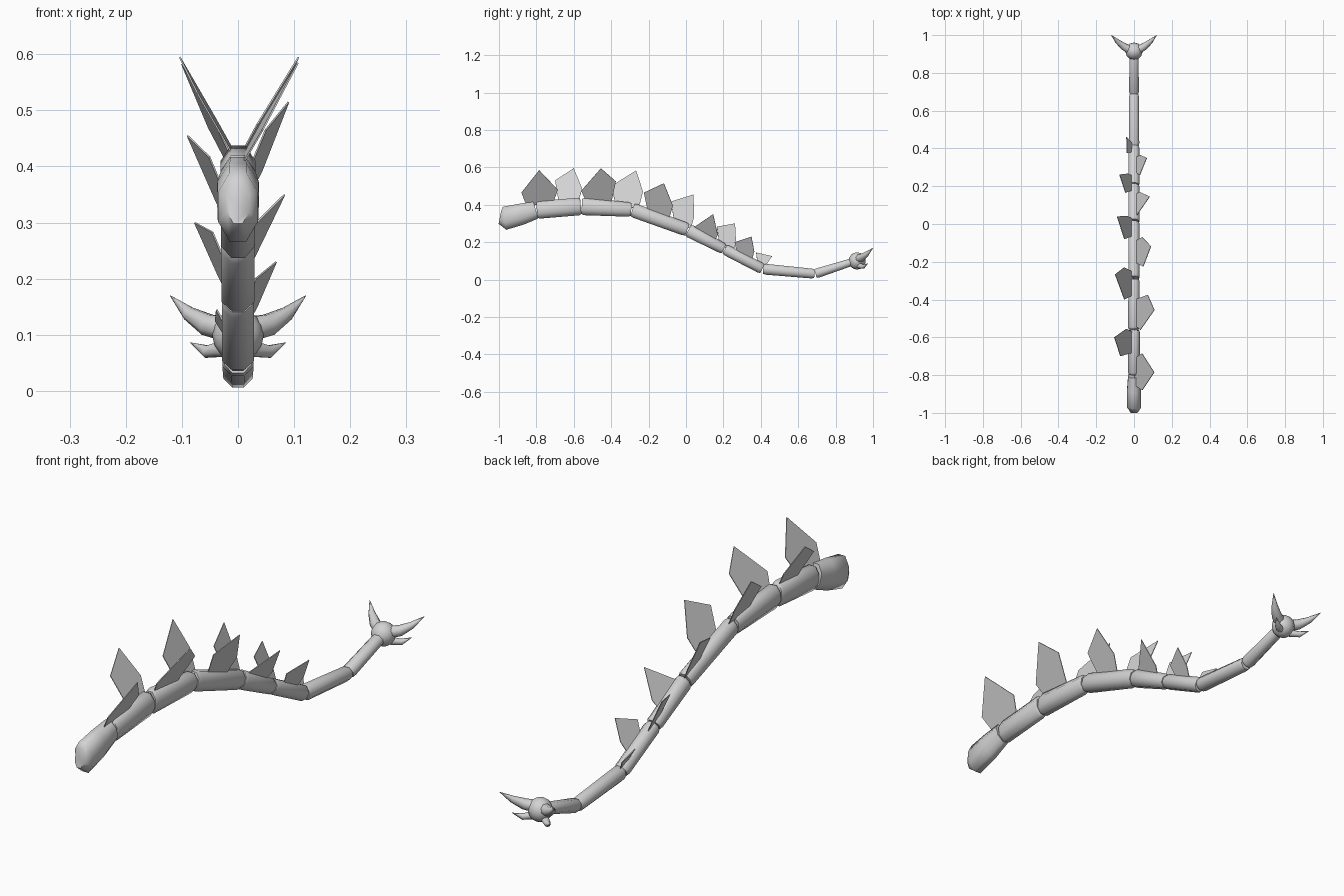
import bpy, bmesh, math
from mathutils import Vector

if "Cube" in bpy.data.objects:
    bpy.data.objects.remove(bpy.data.objects["Cube"], do_unlink=True)

# One plain grey for the whole tail
grey = bpy.data.materials.new("stone_grey")
grey.use_nodes = True
grey.diffuse_color = (0.65, 0.65, 0.65, 1)
grey.node_tree.nodes["Principled BSDF"].inputs["Base Color"].default_value = grey.diffuse_color


def make_object(name, bm, smooth=None):
    """Turn a bmesh into a named grey object, optionally smooth shaded."""
    bmesh.ops.recalc_face_normals(bm, faces=bm.faces)
    mesh = bpy.data.meshes.new(name)
    bm.to_mesh(mesh)
    bm.free()
    obj = bpy.data.objects.new(name, mesh)
    bpy.context.collection.objects.link(obj)
    mesh.materials.append(grey)
    if smooth:
        bpy.ops.object.select_all(action='DESELECT')
        obj.select_set(True)
        bpy.context.view_layer.objects.active = obj
        bpy.ops.object.shade_smooth_by_angle(angle=math.radians(smooth))
    return obj


def sweep(name, points, radii, sides=8, smooth=62):
    """Skin elliptical rings (half width, half height) along a path."""
    bm = bmesh.new()
    pts = [Vector(p) for p in points]
    rings = []
    for i, p in enumerate(pts):
        along = (pts[min(i + 1, len(pts) - 1)] - pts[max(i - 1, 0)]).normalized()
        side = along.cross(Vector((0, 0, 1))).normalized()
        up = side.cross(along)
        ring = []
        for k in range(sides):
            a = math.tau * (k + 0.5) / sides
            grow = 1 / math.cos(math.pi / sides)
            ring.append(bm.verts.new(p + grow * (side * math.cos(a) * radii[i][0]
                                                 + up * math.sin(a) * radii[i][1])))
        rings.append(ring)
    for a, b in zip(rings, rings[1:]):
        for k in range(sides):
            n = (k + 1) % sides
            bm.faces.new((a[k], a[n], b[n], b[k]))
    bm.faces.new(rings[0])
    bm.faces.new(rings[-1])
    return make_object(name, bm, smooth)


# Joints of the tail: y, centre z, half width, half height
joints = [
    (-0.80, 0.372, 0.031, 0.047),
    (-0.56, 0.392, 0.031, 0.047),
    (-0.29, 0.374, 0.030, 0.038),
    (0.01, 0.265, 0.030, 0.036),
    (0.205, 0.163, 0.029, 0.029),
    (0.41, 0.057, 0.028, 0.029),
    (0.69, 0.031, 0.026, 0.026),
    (0.89, 0.095, 0.024, 0.020),
]


def spine(y):
    """Height of the tail's upper surface at y."""
    for a, b in zip(joints, joints[1:]):
        if y <= b[0] or b is joints[-1]:
            t = (y - a[0]) / (b[0] - a[0])
            return a[1] + a[3] + t * (b[1] + b[3] - a[1] - a[3])


# Rounded front segment
sweep("front_segment",
      [(0, -0.995, 0.333), (0, -0.97, 0.328), (0, -0.88, 0.35), (0, -0.803, 0.372)],
      [(0.02, 0.035), (0.036, 0.062), (0.037, 0.057), (0.031, 0.047)])

# Tail segments, slightly pinched at each joint
for n, (a, b) in enumerate(zip(joints, joints[1:])):
    path, radii = [], []
    for t, pinch in ((0.01, 0.86), (0.06, 1), (0.94, 1), (0.99, 0.86)):
        y, z, w, h = [p + (q - p) * t for p, q in zip(a, b)]
        path.append((0, y, z))
        radii.append((w * pinch, h * pinch))
    sweep(f"tail_segment_{n + 1}", path, radii)

# Back plates: tip x, tip y z, front shoulder y z, back shoulder y z
plates = [
    (.107, -.785, .585, -.88, .465, -.685, .48),
    (-.104, -.6, .595, -.7, .53, -.555, .485),
    (.108, -.455, .595, -.56, .475, -.375, .525),
    (-.1, -.267, .583, -.4, .5, -.23, .47),
    (.09, -.118, .515, -.225, .465, -.07, .395),
    (-.09, .04, .455, -.08, .417, .043, .335),
    (.083, .145, .35, .043, .28, .17, .24),
    (-.077, .262, .3, .165, .283, .267, .203),
    (.068, .35, .23, .26, .2, .365, .15),
    (-.04, .46, .125, .375, .145, .433, .085),
]
for n, (tip_x, ty, tz, fy, fz, by, bz) in enumerate(plates):
    inset = (by - fy) * 0.14
    root = [(by - inset, spine(by - inset) - 0.02), (fy + inset, spine(fy + inset) - 0.02)]
    lean = (abs(tip_x) - 0.014) / (tz - spine(ty))
    bm = bmesh.new()
    corners = []
    for y, z in [(fy, fz), (ty, tz), (by, bz)] + root:
        x = 0.014 + lean * (z - spine(y))
        corners.append(bm.verts.new((math.copysign(1, tip_x) * x, y, z)))
    bm.faces.new(corners)
    plate = make_object(f"back_plate_{n + 1}", bm)
    thick = plate.modifiers.new("thickness", 'SOLIDIFY')
    thick.thickness = 0.003
    thick.offset = 0

# Ball at the tail's end
bm = bmesh.new()
bmesh.ops.create_uvsphere(bm, u_segments=12, v_segments=8, radius=0.046)
bmesh.ops.translate(bm, verts=bm.verts, vec=(0, 0.915, 0.1))
make_object("tail_ball", bm, 62)

# Curved spikes on both sides of the ball
for label, s in (("left", 1), ("right", -1)):
    sweep(f"{label}_large_spike",
          [(s * .028, .925, .112), (s * .055, .94, .118), (s * .088, .967, .138), (s * .121, 1, .17)],
          [(.021, .021), (.019, .019), (.012, .012), (.0005, .0005)])
    sweep(f"{label}_small_spike",
          [(s * .025, .925, .075), (s * .055, .948, .07), (s * .085, .972, .086)],
          [(.014, .014), (.011, .011), (.0005, .0005)])
